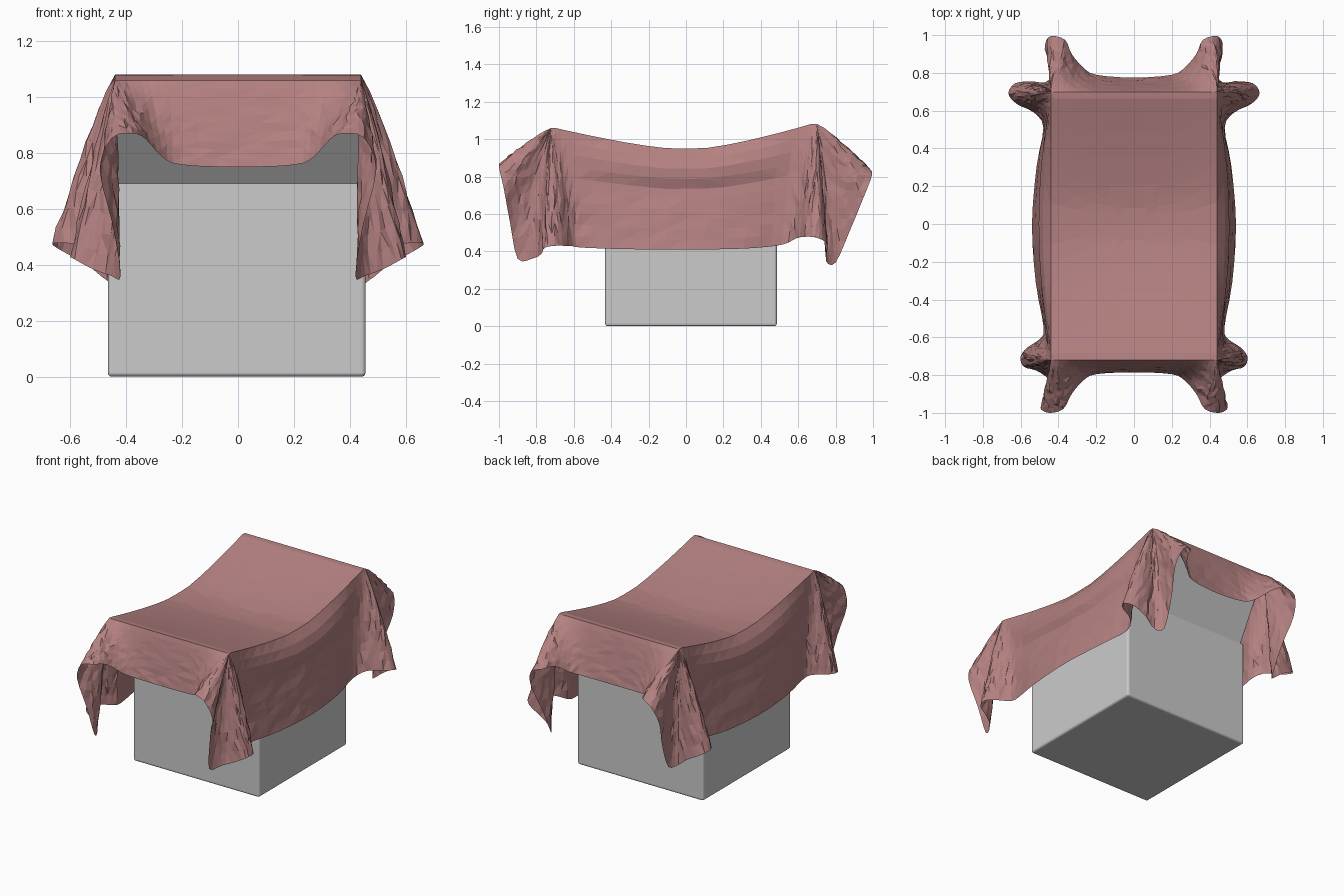
import bpy, bmesh, math, random
from mathutils import Vector, Matrix

if "Cube" in bpy.data.objects:
    bpy.data.objects.remove(bpy.data.objects["Cube"])

random.seed(4)


def add_object(name, bm):
    bmesh.ops.recalc_face_normals(bm, faces=bm.faces)
    me = bpy.data.meshes.new(name)
    bm.to_mesh(me)
    bm.free()
    ob = bpy.data.objects.new(name, me)
    bpy.context.collection.objects.link(ob)
    return ob


def bevel(ob, width):
    m = ob.modifiers.new("soft_edges", 'BEVEL')
    m.width = width
    m.segments = 3


# open carton with thick walls
bm = bmesh.new()
bmesh.ops.create_cube(bm, size=1, matrix=Matrix.Translation((-0.005, 0.027, 0.352))
                      @ Matrix.Diagonal((0.922, 0.918, 0.704, 1)))
top = max(bm.faces, key=lambda f: f.calc_center_median().z)
bmesh.ops.inset_region(bm, faces=[top], thickness=0.03)
bmesh.ops.translate(bm, verts=top.verts, vec=(0, 0, -0.66))
bevel(add_object("carton", bm), 0.014)


# raised front and back flaps, hinged on the rim and leaning outward
def flap(name, hinge, tip):
    a, b = Vector((0, *hinge)), Vector((0, *tip))
    d = b - a
    rot = Vector((0, 0, 1)).rotation_difference(d).to_matrix().to_4x4()
    bm = bmesh.new()
    bmesh.ops.create_cube(bm, size=1, matrix=Matrix.Translation((a + b) / 2) @ rot
                          @ Matrix.Diagonal((0.88, 0.025, d.length, 1)))
    bevel(add_object(name, bm), 0.008)


flap("front_flap", (-0.415, 0.69), (-0.700, 1.045))
flap("back_flap", (0.470, 0.69), (0.680, 1.068))


# draped cloth: each quarter lists top-edge x, y and hem x, y, z
FRONT = [
    (0.00, 0.72, 0.00, 0.785, 0.750), (0.21, 0.72, 0.20, 0.795, 0.758),
    (0.32, 0.72, 0.27, 0.830, 0.785), (0.40, 0.72, 0.33, 0.900, 0.850),
    (0.44, 0.72, 0.375, 0.980, 0.870), (0.44, 0.72, 0.450, 1.000, 0.855),
    (0.44, 0.72, 0.495, 0.975, 0.740), (0.44, 0.72, 0.450, 0.940, 0.550),
    (0.44, 0.72, 0.420, 0.900, 0.360), (0.44, 0.72, 0.455, 0.820, 0.362),
    (0.44, 0.72, 0.520, 0.775, 0.385), (0.44, 0.72, 0.585, 0.755, 0.420),
    (0.44, 0.72, 0.600, 0.700, 0.430), (0.44, 0.71, 0.560, 0.650, 0.430),
    (0.44, 0.68, 0.500, 0.610, 0.428), (0.44, 0.60, 0.478, 0.550, 0.420),
    (0.44, 0.33, 0.520, 0.310, 0.412), (0.44, 0.00, 0.540, 0.000, 0.410)]
BACK = [
    (0.00, 0.70, 0.00, 0.775, 0.760), (0.21, 0.70, 0.20, 0.790, 0.768),
    (0.32, 0.70, 0.27, 0.830, 0.790), (0.40, 0.70, 0.33, 0.900, 0.840),
    (0.44, 0.70, 0.365, 0.975, 0.840), (0.44, 0.70, 0.440, 0.995, 0.810),
    (0.44, 0.70, 0.470, 0.950, 0.690), (0.44, 0.70, 0.440, 0.880, 0.520),
    (0.44, 0.70, 0.430, 0.800, 0.340), (0.44, 0.70, 0.470, 0.750, 0.345),
    (0.44, 0.70, 0.540, 0.755, 0.400), (0.44, 0.70, 0.630, 0.745, 0.450),
    (0.44, 0.70, 0.665, 0.690, 0.475), (0.44, 0.69, 0.620, 0.635, 0.478),
    (0.44, 0.66, 0.530, 0.590, 0.470), (0.44, 0.58, 0.480, 0.510, 0.435),
    (0.44, 0.33, 0.515, 0.310, 0.415), (0.44, 0.00, 0.540, 0.000, 0.410)]


def quarter(table, sx, sy):
    return [(Vector((a * sx, b * sy)), Vector((x * sx, y * sy, z))) for a, b, x, y, z in table]


loop = (quarter(FRONT, -1, -1)[:-1] + quarter(BACK, -1, 1)[:0:-1]
        + quarter(BACK, 1, 1)[:-1] + quarter(FRONT, 1, -1)[:0:-1])


def catmull(a, b, c, d, t):
    return 0.5 * (2 * b + (c - a) * t + (2 * a - 5 * b + 4 * c - d) * t * t
                  + (3 * b - a - 3 * c + d) * t ** 3)


def top_height(x, y):
    u = max(0, abs(y) - 0.08) / (0.64 if y < 0 else 0.61)
    rise = (0.115 if y < 0 else 0.137) * min(u, 0.97) ** 1.3
    sag = 0.022 * (1 - (x / 0.44) ** 2) * (1 - min(1, abs(y) / 0.7))
    return 0.95 + rise - sag


STEPS, LEVELS = 3, 10
n = len(loop)
edge, hem = [], []
for i in range(n):
    p = [loop[(i + k) % n] for k in (-1, 0, 1, 2)]
    for s in range(STEPS):
        t = s / STEPS
        q = p[1][0].lerp(p[2][0], t)
        edge.append(Vector((q.x, q.y, top_height(q.x, q.y))))
        hem.append(catmull(*[v[1] for v in p], t))

rings = []
# sagging top, from the middle outward
for s in (0.12, 0.3, 0.5, 0.7, 0.86, 0.95):
    rings.append([Vector((e.x * s, e.y * s, top_height(e.x * s, e.y * s))) for e in edge])
# hanging skirt: shoulder bulges out between the flaps, hem slightly crumpled
for k in range(LEVELS + 1):
    t = k / LEVELS
    ring = []
    for e, h in zip(edge, hem):
        p = e.lerp(h, t)
        f = t ** 0.85
        p.x, p.y = e.x + (h.x - e.x) * f, e.y + (h.y - e.y) * f
        if abs(e.x) > 0.43:
            loose = max(0, 1 - (e.y / 0.66) ** 2)
            p.x += math.copysign(0.04 * loose * math.sin(math.pi * min(1, t / 0.4)), e.x)
        if 0 < k < LEVELS:
            amp = (0.007 if abs(e.y) > 0.6 and abs(e.x) > 0.4 else 0.003) * min(1, 0.2 + t)
            p += Vector([random.uniform(-amp, amp) for _ in range(3)])
        ring.append(p)
    rings.append(ring)

bm = bmesh.new()
grid = [[bm.verts.new(p) for p in r] for r in rings]
m = len(edge)
bm.faces.new(grid[0])
for r0, r1 in zip(grid, grid[1:]):
    for i in range(m):
        j = (i + 1) % m
        bm.faces.new((r0[i], r0[j], r1[j], r1[i]))
bmesh.ops.remove_doubles(bm, verts=bm.verts, dist=0.003)
bmesh.ops.triangulate(bm, faces=bm.faces)
cloth = add_object("draped_cloth", bm)
mat = bpy.data.materials.new("dusty_rose")
mat.diffuse_color = (0.46, 0.22, 0.22, 1)
mat.use_nodes = True
mat.node_tree.nodes["Principled BSDF"].inputs["Base Color"].default_value = mat.diffuse_color
cloth.data.materials.append(mat)
